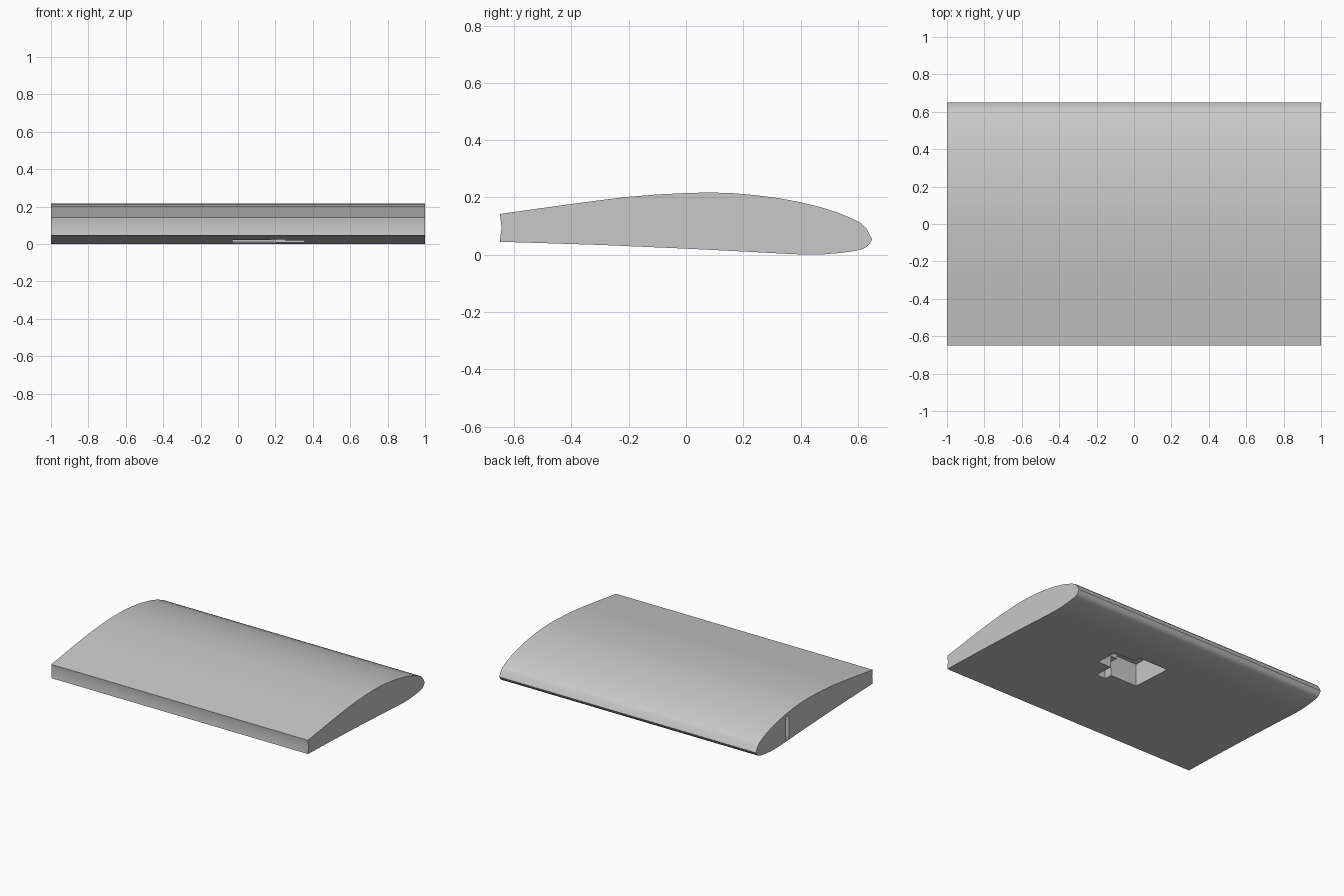
import bpy
import bmesh
import math

cube = bpy.data.objects.get("Cube")
if cube:
    bpy.data.objects.remove(cube, do_unlink=True)

grey = bpy.data.materials.new("plain_grey")
grey.use_nodes = True
colour = (0.58, 0.58, 0.58, 1)
grey.diffuse_color = colour
grey.node_tree.nodes["Principled BSDF"].inputs["Base Color"].default_value = colour


def make_object(name, bm):
    bmesh.ops.recalc_face_normals(bm, faces=bm.faces)
    mesh = bpy.data.meshes.new(name)
    bm.to_mesh(mesh)
    bm.free()
    mesh.materials.append(grey)
    obj = bpy.data.objects.new(name, mesh)
    bpy.context.collection.objects.link(obj)
    return obj


def make_box(name, low, high):
    bm = bmesh.new()
    bmesh.ops.create_cube(bm, size=1)
    for v in bm.verts:
        v.co = [a + (b - a) * (c + 0.5) for a, b, c in zip(low, high, v.co)]
    return make_object(name, bm)


# Wing section: upper skin, nose, lower skin, then the slightly hollow rear face
profile = [
    (-0.65, 0.142), (-0.5, 0.163), (-0.4, 0.177), (-0.3, 0.19), (-0.2, 0.202),
    (-0.1, 0.21), (0, 0.215), (0.08, 0.217), (0.16, 0.215), (0.24, 0.208),
    (0.32, 0.198), (0.4, 0.183), (0.47, 0.166), (0.53, 0.147), (0.58, 0.126),
    (0.61, 0.111), (0.63, 0.091), (0.65, 0.053), (0.635, 0.031), (0.62, 0.021),
    (0.59, 0.013), (0.54, 0.006), (0.48, 0.001), (0.42, 0), (0.35, 0.003),
    (0.2, 0.011), (0, 0.021), (-0.3, 0.034), (-0.65, 0.045), (-0.644, 0.095),
]
bm = bmesh.new()
end = bm.faces.new([bm.verts.new((-1, y, z)) for y, z in profile])
swept = bmesh.ops.extrude_face_region(bm, geom=[end], use_keep_orig=True)
for v in swept["geom"]:
    if isinstance(v, bmesh.types.BMVert):
        v.co.x = 1
wing = make_object("wing_section", bm)

# Underside pocket, its side arm and notch, and the channel to the right end
cutters = [
    make_box("main_pocket", (-0.03, -0.014, -0.1), (0.2, 0.29, 0.18)),
    make_box("side_arm", (0.19, 0.07, -0.1), (0.355, 0.24, 0.13)),
    make_box("corner_notch", (0.18, -0.07, -0.1), (0.25, 0.08, 0.1)),
    make_box("cable_channel", (-1.1, 0.28, 0.016), (0.19, 0.315, 0.178)),
]
bpy.ops.object.select_all(action="DESELECT")
wing.select_set(True)
bpy.context.view_layer.objects.active = wing
for cutter in cutters:
    cutter.hide_render = True
    cut = wing.modifiers.new(cutter.name, "BOOLEAN")
    cut.operation = "DIFFERENCE"
    cut.solver = "EXACT"
    cut.object = cutter
    bpy.ops.object.modifier_apply(modifier=cut.name)
    bpy.data.objects.remove(cutter, do_unlink=True)

bpy.ops.object.shade_smooth_by_angle(angle=math.radians(30))
